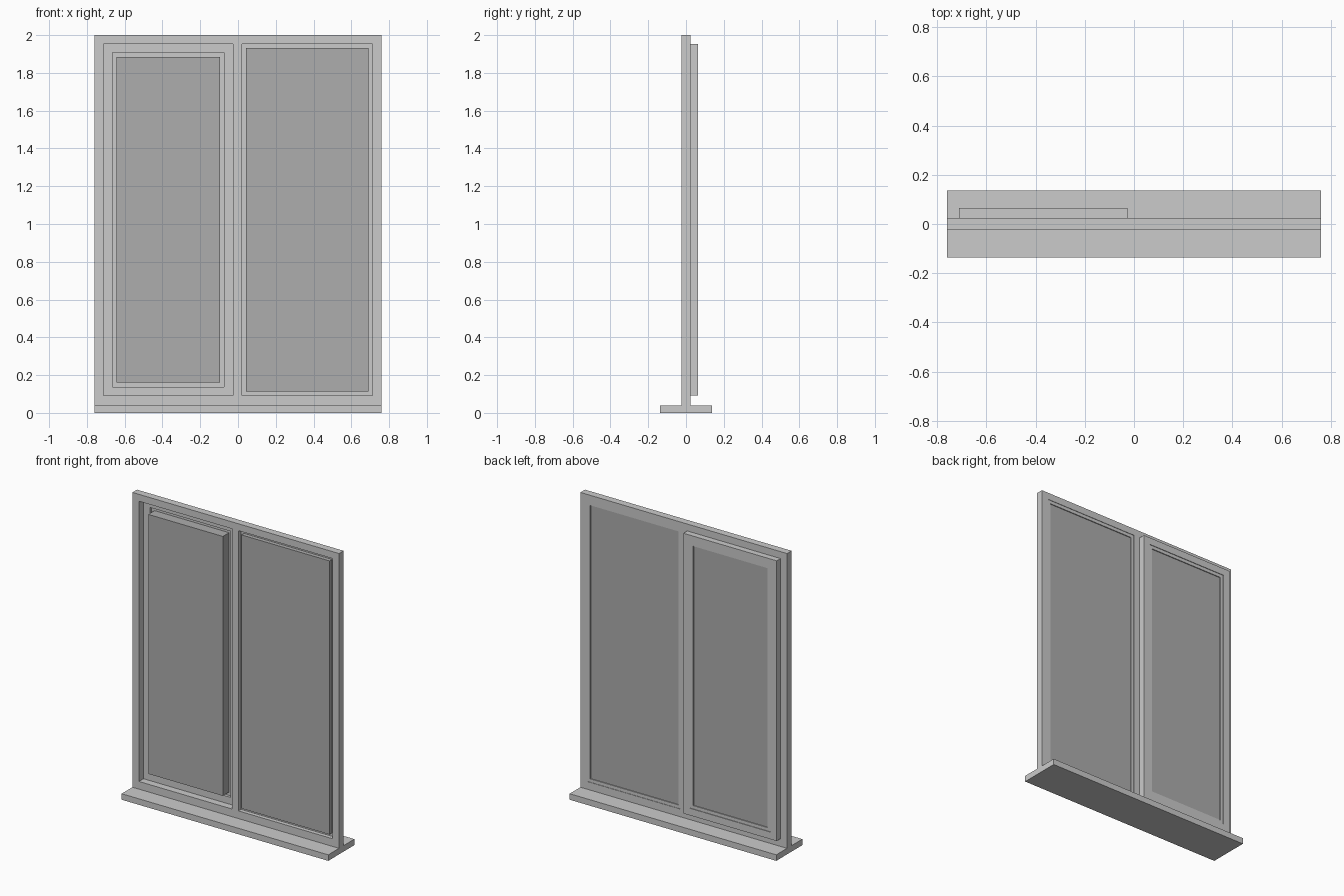
import bpy
import bmesh

cube = bpy.data.objects.get("Cube")
if cube:
    bpy.data.objects.remove(cube, do_unlink=True)


def make_material(name, value):
    mat = bpy.data.materials.new(name)
    mat.use_nodes = True
    colour = (value, value, value, 1)
    mat.diffuse_color = colour
    mat.node_tree.nodes["Principled BSDF"].inputs["Base Color"].default_value = colour
    return mat


FRAME = make_material("light grey frame", 0.6)
GLASS = make_material("grey glass", 0.42)


def finish(name, bm, mat):
    bmesh.ops.recalc_face_normals(bm, faces=bm.faces)
    mesh = bpy.data.meshes.new(name)
    bm.to_mesh(mesh)
    bm.free()
    mesh.materials.append(mat)
    obj = bpy.data.objects.new(name, mesh)
    bpy.context.collection.objects.link(obj)


def rectangle(bm, rect, y):
    x0, x1, z0, z1 = rect
    return [bm.verts.new((x, y, z)) for x, z in ((x0, z0), (x1, z0), (x1, z1), (x0, z1))]


def inset(rect, border):
    x0, x1, z0, z1 = rect
    return (x0 + border, x1 - border, z0 + border, z1 - border)


def box(name, rect, y0, y1, mat):
    bm = bmesh.new()
    front, back = rectangle(bm, rect, y0), rectangle(bm, rect, y1)
    bm.faces.new(front)
    bm.faces.new(back)
    for i in range(4):
        j = (i + 1) % 4
        bm.faces.new((front[i], front[j], back[j], back[i]))
    finish(name, bm, mat)


def ring(name, outer, inner, y0, y1, mat):
    """Rectangular border with a square-edged opening."""
    bm = bmesh.new()
    loops = [rectangle(bm, outer, y0), rectangle(bm, inner, y0),
             rectangle(bm, inner, y1), rectangle(bm, outer, y1)]
    for a, b in zip(loops, loops[1:] + loops[:1]):
        for i in range(4):
            j = (i + 1) % 4
            bm.faces.new((a[i], a[j], b[j], b[i]))
    finish(name, bm, mat)


# Sill and fixed outer frame with a central mullion
DEPTH = 0.024
BOTTOM, TOP = 0.091, 1.954
MULLION_RIGHT, MULLION_LEFT = -0.026, 0.02
SIDE = 0.712
box("sill", (-0.76, 0.76, 0, 0.04), -0.137, 0.137, FRAME)
ring("outer_frame", (-0.76, 0.76, 0.04, 2), (-SIDE, SIDE, BOTTOM, TOP), -DEPTH, DEPTH, FRAME)
box("mullion", (MULLION_RIGHT, MULLION_LEFT, BOTTOM, TOP), -DEPTH, DEPTH, FRAME)

# Opening sash set against the back of the right-hand light
sash = (-SIDE, MULLION_RIGHT, BOTTOM, TOP)
sash_opening = inset(sash, 0.047)
ring("sash", sash, sash_opening, DEPTH, 0.064, FRAME)

# Glazing beads at the back, each holding a deep sealed glass unit
fixed_opening = (MULLION_LEFT, SIDE, BOTTOM, TOP)
for side, hole, bead_back in (("right", sash_opening, 0.06), ("left", fixed_opening, 0.021)):
    pane = inset(hole, 0.022)
    ring(side + "_glazing_bead", hole, pane, bead_back - 0.018, bead_back, FRAME)
    box(side + "_glass", pane, -0.0238, bead_back - 0.006, GLASS)
